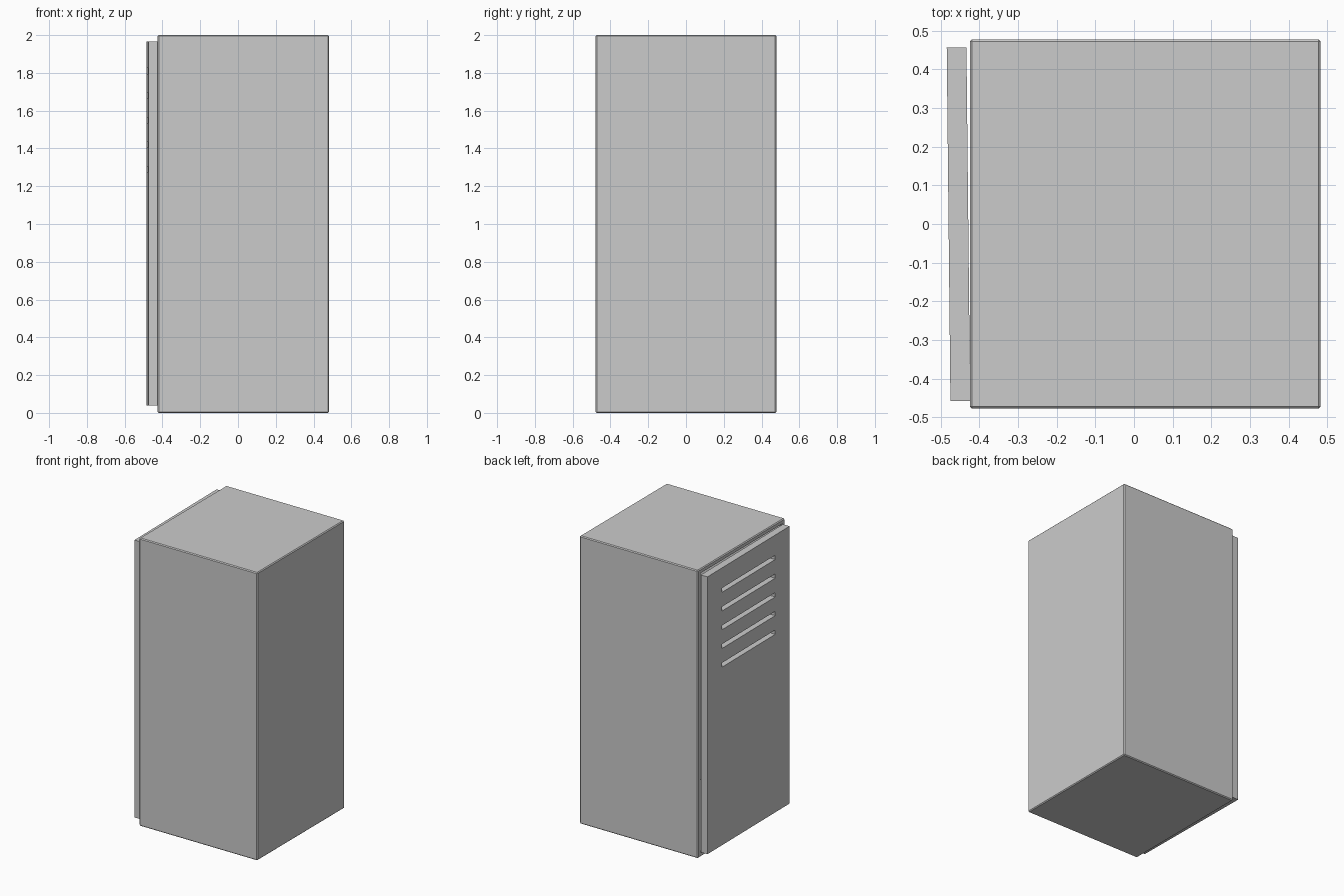
import bpy, bmesh, math
from mathutils import Matrix, Vector

if "Cube" in bpy.data.objects:
    bpy.data.objects.remove(bpy.data.objects["Cube"])


def box(name, lo, hi):
    lo, hi = Vector(lo), Vector(hi)
    bm = bmesh.new()
    size = hi - lo
    m = Matrix.Translation((lo + hi) / 2) @ Matrix.Diagonal((*size, 1))
    bmesh.ops.create_cube(bm, size=1, matrix=m)
    mesh = bpy.data.meshes.new(name)
    bm.to_mesh(mesh)
    bm.free()
    ob = bpy.data.objects.new(name, mesh)
    bpy.context.collection.objects.link(ob)
    return ob


def cut(target, cutter):
    mod = target.modifiers.new("cut", 'BOOLEAN')
    mod.operation, mod.solver, mod.object = 'DIFFERENCE', 'EXACT', cutter
    cutter.hide_render = True
    cutter.display_type = 'WIRE'
    cutter.hide_set(True)


# Cabinet shell: folded sheet box, open on the -x side
body = box("cabinet_body", (-0.425, -0.478, 0), (0.483, 0.478, 2))
bevel = body.modifiers.new("folded_edges", 'BEVEL')
bevel.width, bevel.segments = 0.006, 1
cut(body, box("cavity_cutter", (-0.6, -0.45, 0.028), (0.455, 0.45, 1.972)))

# Door: built in the hinge frame, then swung slightly ajar
hinge = Matrix.Translation((-0.424, -0.458, 0)) @ Matrix.Rotation(math.radians(0.6), 4, 'Z')
door = box("door", (-0.051, 0, 0.038), (0, 0.915, 1.965))
door.matrix_world = hinge

# Five ventilation slots in the upper door
for i in range(5):
    z = 1.81 - i * 0.13
    slot = box(f"slot_cutter_{i + 1}", (-0.1, 0.16, z - 0.015), (0.05, 0.755, z + 0.015))
    slot.matrix_world = hinge
    cut(door, slot)
